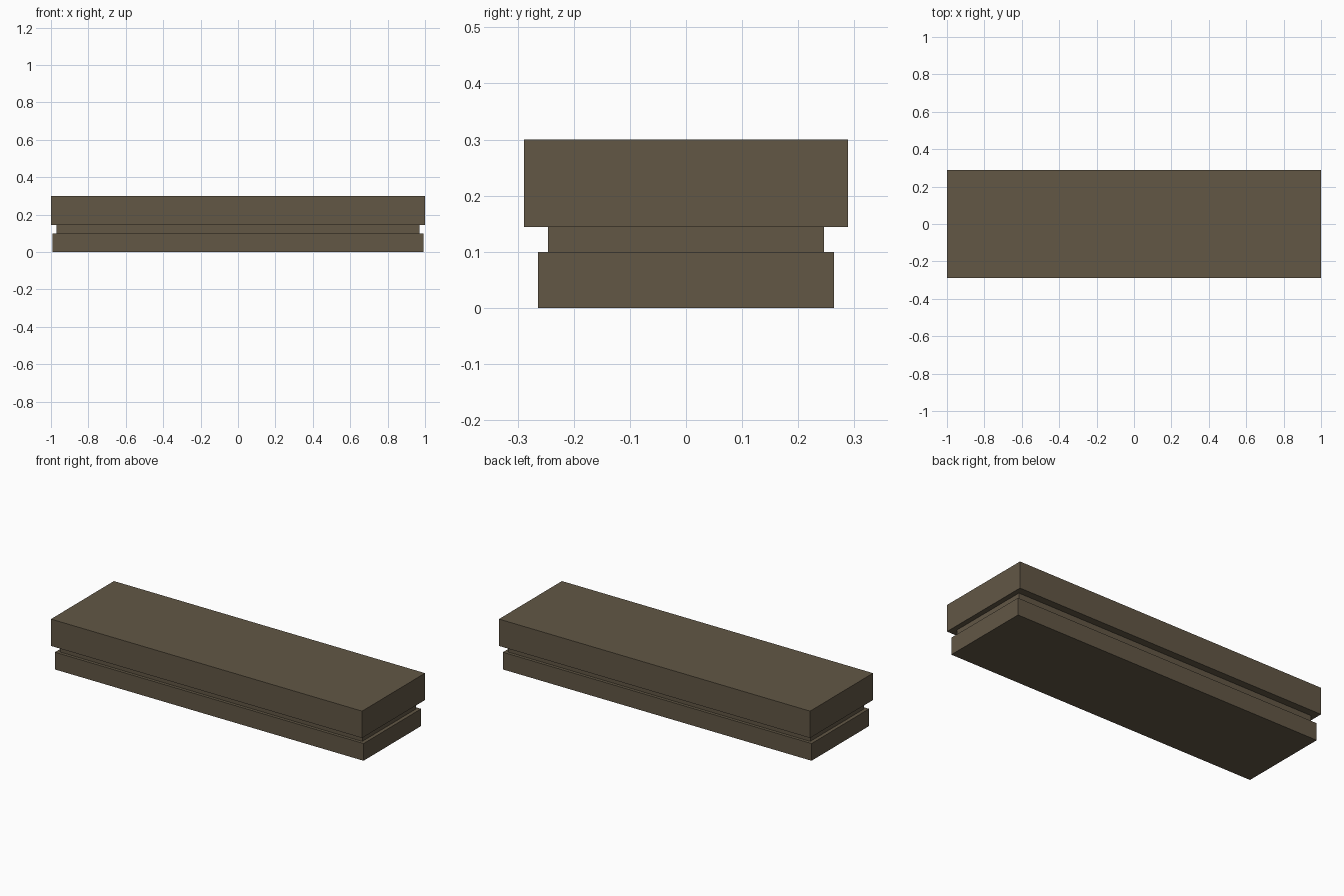
import bpy

if "Cube" in bpy.data.objects:
    bpy.data.objects.remove(bpy.data.objects["Cube"])

# Single dark brown colour
brown = bpy.data.materials.new("dark_brown")
brown.diffuse_color = (0.122, 0.095, 0.060, 1.0)
brown.use_nodes = True
brown.node_tree.nodes["Principled BSDF"].inputs["Base Color"].default_value = brown.diffuse_color


def slab(name, half_x, half_y, z0, z1):
    bpy.ops.mesh.primitive_cube_add(size=2, location=(0, 0, 0))
    ob = bpy.context.object
    ob.name = name
    for v in ob.data.vertices:
        v.co.x *= half_x
        v.co.y *= half_y
        v.co.z = z1 if v.co.z > 0 else z0
    ob.data.materials.append(brown)
    return ob


# Lower plinth, recessed neck and overhanging top slab
slab("base_plinth", 0.992, 0.264, 0.0, 0.1)
slab("recessed_neck", 0.971, 0.246, 0.1, 0.144)
slab("top_slab", 1.0, 0.289, 0.144, 0.3)
